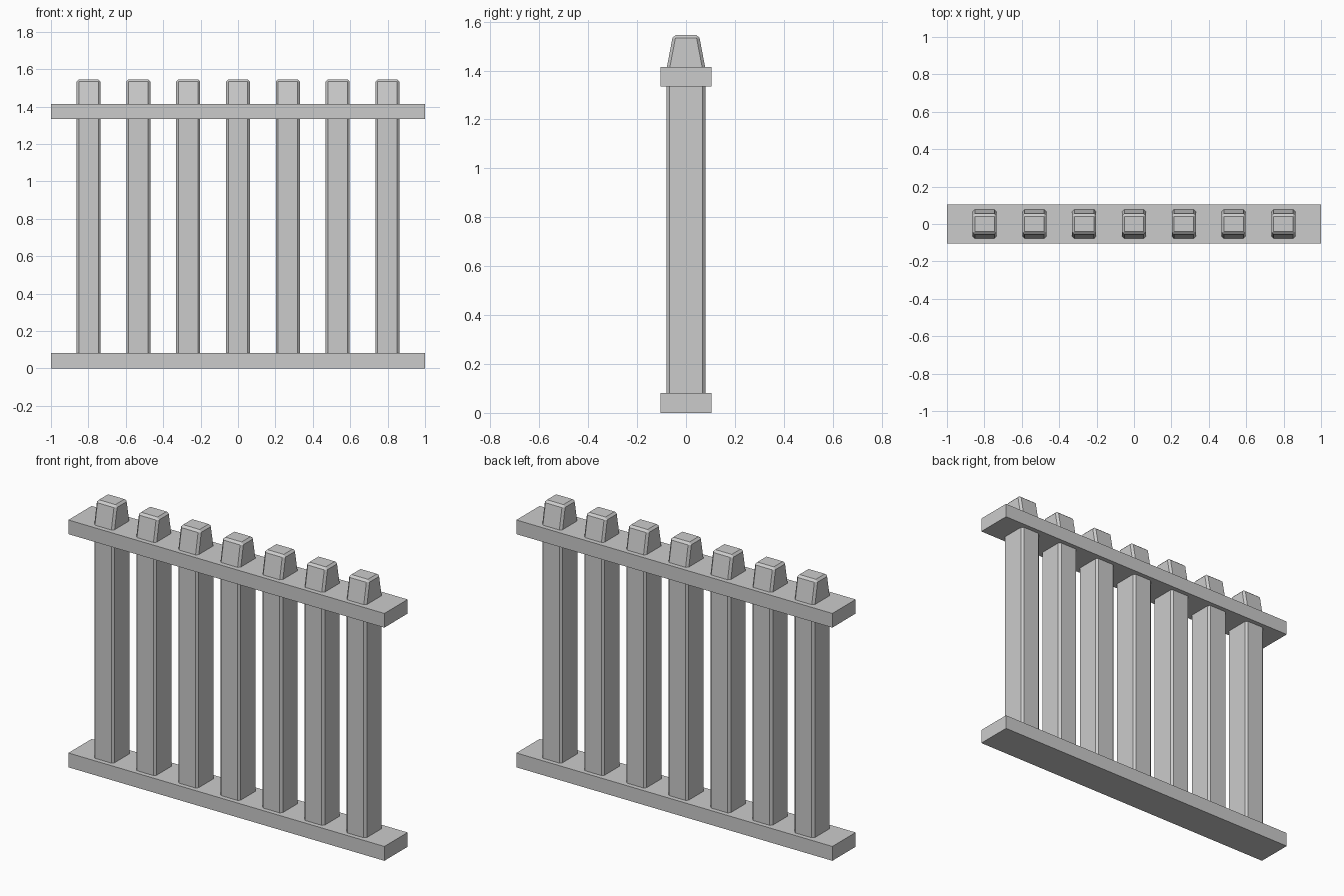
import bpy, bmesh

if "Cube" in bpy.data.objects:
    bpy.data.objects.remove(bpy.data.objects["Cube"])

def add_object(name, bm):
    bmesh.ops.recalc_face_normals(bm, faces=bm.faces)
    mesh = bpy.data.meshes.new(name)
    bm.to_mesh(mesh)
    bm.free()
    ob = bpy.data.objects.new(name, mesh)
    bpy.context.collection.objects.link(ob)
    return ob

def rail(name, z0, z1):
    bm = bmesh.new()
    bmesh.ops.create_cube(bm, size=1)
    for v in bm.verts:
        v.co.x *= 2.0
        v.co.y *= 0.21
        v.co.z = z1 if v.co.z > 0 else z0
    return add_object(name, bm)

def post(name, x):
    # side profile (y, z): straight shaft with a tapered head, extruded along x
    half = [(0.079, 0.04), (0.079, 1.41), (0.053, 1.546)]
    profile = half + [(-y, z) for y, z in reversed(half)]
    bm = bmesh.new()
    face = bm.faces.new([bm.verts.new((-0.064, y, z)) for y, z in profile])
    ext = bmesh.ops.extrude_face_region(bm, geom=[face], use_keep_orig=True)
    moved = [g for g in ext["geom"] if isinstance(g, bmesh.types.BMVert)]
    bmesh.ops.translate(bm, verts=moved, vec=(0.128, 0, 0))
    bmesh.ops.recalc_face_normals(bm, faces=bm.faces)
    # chamfer every corner except the gentle taper crease
    edges = [e for e in bm.edges if e.calc_face_angle(0) > 0.6]
    bmesh.ops.bevel(bm, geom=edges, offset=0.012, segments=1,
                    profile=0.5, affect='EDGES')
    ob = add_object(name, bm)
    ob.location.x = x
    return ob

# horizontal rails
rail("bottom_rail", 0.0, 0.082)
rail("top_rail", 1.334, 1.415)

# seven evenly spaced posts
for i in range(7):
    post(f"post_{i + 1}", (i - 3) * 0.2663)
